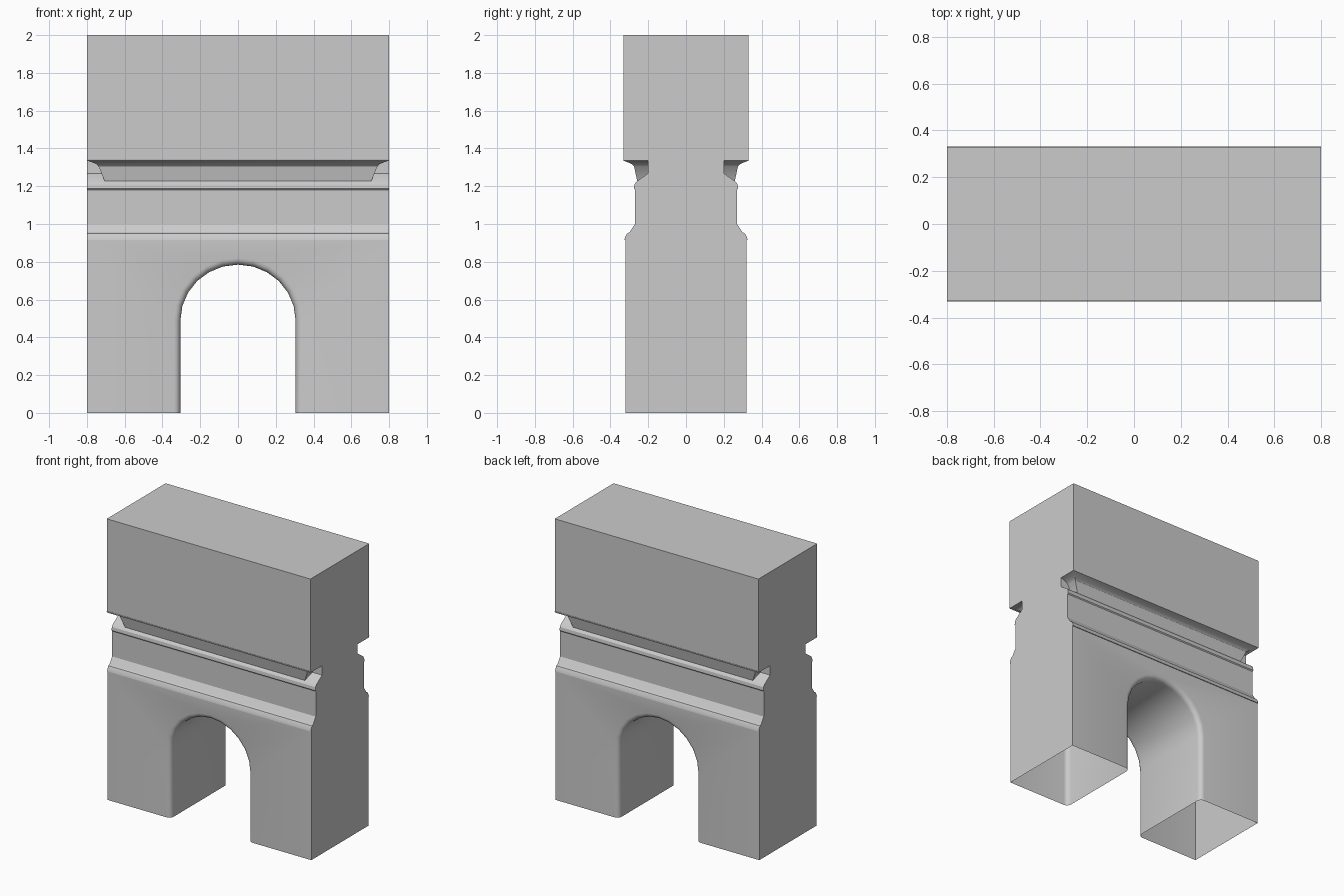
import bpy, bmesh, math

if "Cube" in bpy.data.objects:
    bpy.data.objects.remove(bpy.data.objects["Cube"])

W = 0.80  # half width of the wall


def make_object(name, bm):
    bmesh.ops.recalc_face_normals(bm, faces=bm.faces)
    me = bpy.data.meshes.new(name)
    bm.to_mesh(me)
    bm.free()
    ob = bpy.data.objects.new(name, me)
    bpy.context.collection.objects.link(ob)
    return ob


def loft(name, rings):
    """Join equal-length closed rings and cap both ends."""
    bm = bmesh.new()
    rows = [[bm.verts.new(p) for p in r] for r in rings]
    n = len(rows[0])
    for a, b in zip(rows, rows[1:]):
        for i in range(n):
            j = (i + 1) % n
            bm.faces.new((a[i], a[j], b[j], b[i]))
    bm.faces.new(rows[0])
    bm.faces.new(rows[-1])
    return make_object(name, bm)


# Wall body: half side profile (y, z), mirrored and run along x
half = [(0.32, 0), (0.32, 0.915), (0.326, 0.915), (0.323, 0.93), (0.312, 0.95),
        (0.300, 0.955), (0.27, 1.0), (0.27, 1.18), (0.276, 1.187), (0.273, 1.21),
        (0.262, 1.225), (0.20, 1.268), (0.20, 1.335), (0.33, 1.335), (0.33, 2.0)]
outline = half + [(-y, z) for y, z in reversed(half)]
wall = loft("arch_wall", [[(x, y, z) for y, z in outline] for x in (-W, W)])


# Archway cutter with rounded front and back edges
def arch_ring(y, grow):
    rx, rz, spring, n = 0.305 + grow, 0.295 + grow, 0.49, 12
    pts = [(rx, y, -0.2)]
    for i in range(n + 1):
        a = math.pi * i / n
        pts.append((rx * math.cos(a), y, spring + rz * math.sin(a)))
    return pts + [(-rx, y, -0.2)]


R = 0.034
side = [(0.5, R)]
for k in range(5):
    a = math.pi / 2 * k / 4
    side.append((0.32 - R * math.sin(a), R * (1 - math.sin(math.pi / 2 - a + 0))))
# Quarter round: full growth at the wall face, none inside the passage
side = [(0.5, R)] + [(0.32 - R * (1 - math.cos(math.pi / 2 * k / 4)),
                      R * (1 - math.sin(math.pi / 2 * k / 4))) for k in range(5)]
steps = [(-y, g) for y, g in side] + list(reversed(side))
cutter = loft("archway_cutter", [arch_ring(y, g) for y, g in steps])
cutter.hide_render = True

bpy.context.view_layer.objects.active = wall
mod = wall.modifiers.new("archway", 'BOOLEAN')
mod.operation = 'DIFFERENCE'
mod.solver = 'EXACT'
mod.object = cutter
bpy.ops.object.modifier_apply(modifier=mod.name)
bpy.data.objects.remove(cutter)

# Open underside of the legs
bm = bmesh.new()
bm.from_mesh(wall.data)
under = [f for f in bm.faces if all(abs(v.co.z) < 1e-4 for v in f.verts)]
bmesh.ops.delete(bm, geom=under, context='FACES')
bm.to_mesh(wall.data)
bm.free()

# Coved cornice with mitred ends, tucked under the upper block
cove = [(1.225, 0.705, 0.258), (1.305, 0.738, 0.275), (1.318, 0.752, 0.288),
        (1.328, 0.775, 0.312), (1.335, 0.797, 0.330), (1.345, 0.80, 0.332)]
cornice = loft("cornice", [[(-x, -y, z), (x, -y, z), (x, y, z), (-x, y, z)]
                           for z, x, y in cove])

for ob in (wall, cornice):
    bpy.ops.object.select_all(action='DESELECT')
    ob.select_set(True)
    bpy.context.view_layer.objects.active = ob
    bpy.ops.object.shade_smooth_by_angle(angle=math.radians(28))
